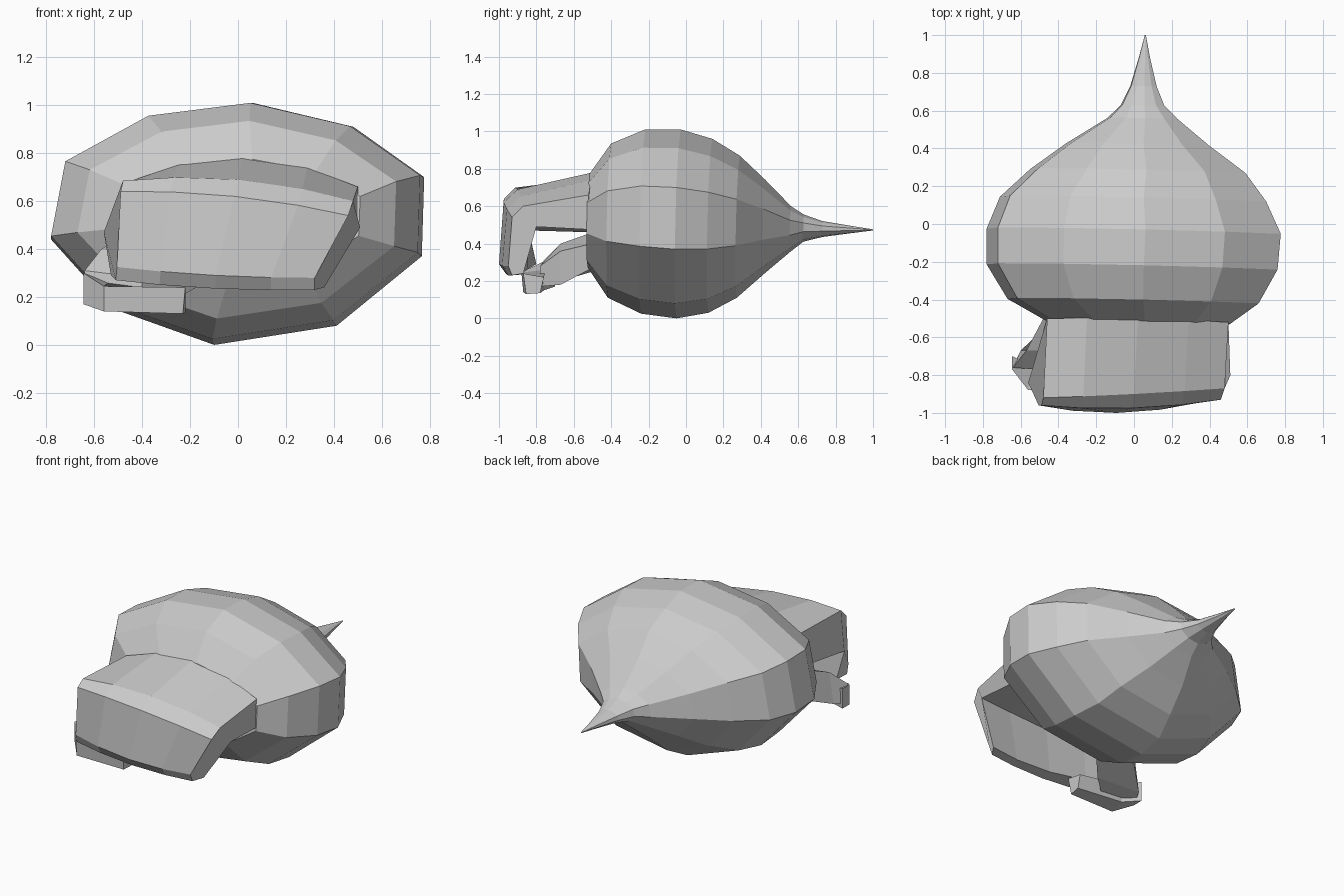
import bpy, bmesh

grey = bpy.data.materials.new("plain grey")
grey.diffuse_color = (0.6, 0.6, 0.6, 1)


def loft(name, rings):
    """Skin a series of equal closed rings and cap both ends."""
    bm = bmesh.new()
    rows = [[bm.verts.new(p) for p in ring] for ring in rings]
    n = len(rows[0])
    for a, b in zip(rows, rows[1:]):
        for i in range(n):
            j = (i + 1) % n
            bm.faces.new((a[i], a[j], b[j], b[i]))
    bm.faces.new(rows[0])
    bm.faces.new(rows[-1])
    bmesh.ops.recalc_face_normals(bm, faces=bm.faces)
    mesh = bpy.data.meshes.new(name)
    bm.to_mesh(mesh)
    bm.free()
    mesh.materials.append(grey)
    ob = bpy.data.objects.new(name, mesh)
    bpy.context.collection.objects.link(ob)
    return ob


# Bulbous body: ten-sided outline fitted to a box at each station, ending in a spike
outline = [(.06, 1.01), (.48, .91), (.775, .70), (.765, .37), (.41, .08),
           (-.10, 0), (-.52, .15), (-.78, .44), (-.72, .76), (-.37, .955)]
stations = [  # y, left, right, bottom, top
    (-.52, -.47, .51, .27, .775), (-.41, -.67, .66, .11, .935),
    (-.23, -.78, .76, .025, 1.01), (-.04, -.78, .777, 0, 1.01),
    (.13, -.71, .70, .03, .96), (.28, -.55, .59, .11, .87),
    (.42, -.36, .40, .235, .74), (.56, -.14, .23, .355, .60),
    (.63, -.07, .16, .41, .555), (.73, -.02, .12, .435, .52),
    (.88, .025, .085, .455, .495), (1.0, .057, .063, .47, .476)]
rings = []
for y, l, r, b, t in stations:
    tilt = min(1, (1 - y) * 2)
    ring = []
    for px, pz in outline:
        x = l + (r - l) * (px + .78) / 1.555
        z = b + (t - b) * pz / 1.01
        ring.append((x, y + tilt * (.025 * (z - .5) - .022 * x), z))
    rings.append(ring)
loft("body", rings)

# Overhanging head: hooked profile swept across from left to right
hook = [  # left x, right x, (y left, mid, right), (z left, mid, right)
    (-.46, .50, (-.50, -.50, -.52), (.68, .78, .66)),
    (-.48, .48, (-.92, -.90, -.87), (.685, .69, .60)),
    (-.49, .46, (-.96, -.975, -.93), (.64, .62, .54)),
    (-.505, .32, (-.96, -1.0, -.95), (.325, .29, .28)),
    (-.51, .32, (-.94, -.96, -.93), (.27, .235, .23)),
    (-.53, .36, (-.80, -.88, -.87), (.29, .24, .24)),
    (-.56, .51, (-.84, -.84, -.80), (.47, .49, .49)),
    (-.46, .50, (-.50, -.50, -.52), (.46, .50, .475))]


def bend(v, t):
    """Quadratic through the left, middle and right values."""
    a, m, b = v
    return a * (1 - t) * (1 - 2 * t) + 4 * m * t * (1 - t) + b * t * (2 * t - 1)


loft("head", [[(l + (r - l) * t, bend(ys, t), bend(zs, t)) for l, r, ys, zs in hook]
              for t in (0, .22, .5, .78, 1)])

# Lower jaw arm from the neck to the left
loft("jaw_arm", [
    [(-.48, -.50, .46), (-.12, -.50, .40), (-.12, -.50, .27), (-.42, -.50, .25)],
    [(-.57, -.67, .40), (-.28, -.67, .36), (-.28, -.67, .18), (-.60, -.67, .20)],
    [(-.64, -.76, .31), (-.40, -.78, .28), (-.40, -.78, .17), (-.645, -.76, .18)]])

# Block at the end of the jaw
loft("jaw_block", [
    [(-.645, -.77, .30), (-.645, -.70, .30), (-.645, -.70, .17), (-.645, -.77, .17)],
    [(-.56, -.88, .245), (-.54, -.75, .26), (-.54, -.76, .15), (-.56, -.87, .14)],
    [(-.22, -.87, .24), (-.22, -.76, .22), (-.22, -.78, .135), (-.23, -.855, .13)]])
